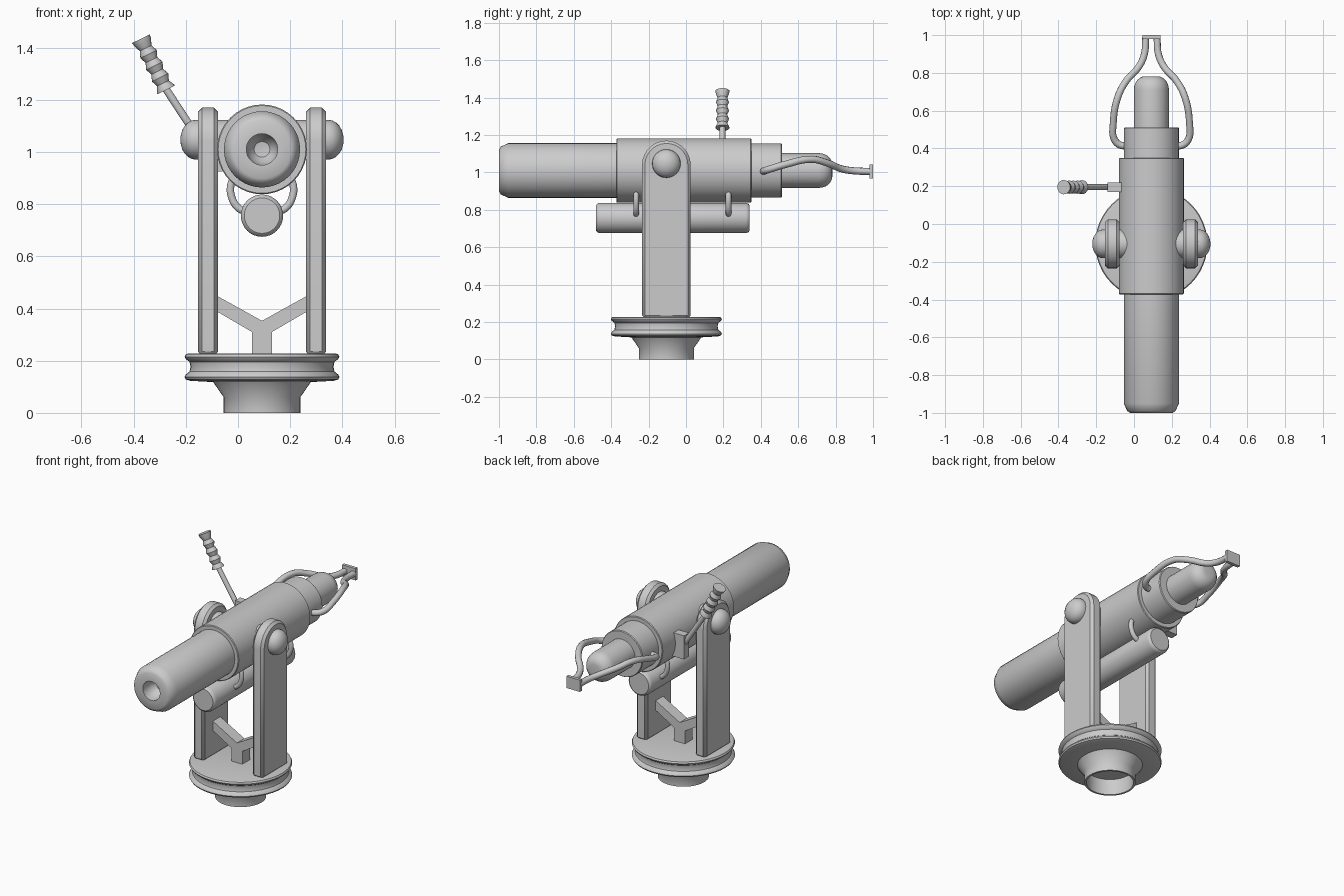
import bpy, bmesh, math
from mathutils import Vector, Matrix

if "Cube" in bpy.data.objects:
    bpy.data.objects.remove(bpy.data.objects["Cube"], do_unlink=True)

CX, PY, BZ = 0.092, -0.105, 1.01     # centre line, pivot depth, barrel height

steel = bpy.data.materials.new("grey_steel")
steel.use_nodes = True
GREY = (0.6, 0.6, 0.6, 1)
steel.diffuse_color = GREY
steel.node_tree.nodes["Principled BSDF"].inputs["Base Color"].default_value = GREY


def finish(name, bm, angle=35):
    bmesh.ops.remove_doubles(bm, verts=bm.verts, dist=0.0001)
    bmesh.ops.recalc_face_normals(bm, faces=bm.faces)
    mesh = bpy.data.meshes.new(name)
    bm.to_mesh(mesh)
    bm.free()
    ob = bpy.data.objects.new(name, mesh)
    bpy.context.collection.objects.link(ob)
    mesh.materials.append(steel)
    bpy.ops.object.select_all(action="DESELECT")
    ob.select_set(True)
    bpy.context.view_layer.objects.active = ob
    bpy.ops.object.shade_smooth_by_angle(angle=math.radians(angle))
    return ob


def lathe(name, origin, axis, profile, sides=40):
    """Revolve (radius, distance) points around an axis."""
    bm = bmesh.new()
    verts = [bm.verts.new((r, 0, t)) for r, t in profile]
    edges = [bm.edges.new(pair) for pair in zip(verts, verts[1:])]
    bmesh.ops.spin(bm, geom=verts + edges, cent=(0, 0, 0), axis=(0, 0, 1),
                   angle=math.tau, steps=sides, use_merge=False)
    turn = Vector(axis).to_track_quat("Z", "Y").to_matrix().to_4x4()
    bm.transform(Matrix.Translation(origin) @ turn)
    return finish(name, bm)


def dome(radius, start, height, steps=6):
    """Profile points of a rounded cap."""
    arc = [math.pi / 2 * i / steps for i in range(steps + 1)]
    return [(radius * math.cos(a), start + height * math.sin(a)) for a in arc]


def prism(name, outline, depth, place, bevel=0.0):
    """Extrude a 2D outline; place turns (u, v, depth) into a point."""
    bm = bmesh.new()
    face = bm.faces.new([bm.verts.new(place(u, v, -depth / 2)) for u, v in outline])
    new = bmesh.ops.extrude_face_region(bm, geom=[face])["geom"]
    step = Vector(place(0, 0, depth)) - Vector(place(0, 0, 0))
    bmesh.ops.translate(bm, vec=step, verts=[g for g in new if isinstance(g, bmesh.types.BMVert)])
    ob = finish(name, bm, 25)
    if bevel:
        mod = ob.modifiers.new("soft_edges", "BEVEL")
        mod.width, mod.segments = bevel, 1
        mod.limit_method, mod.angle_limit = "ANGLE", math.radians(40)
    return ob


def box(name, centre, size):
    bm = bmesh.new()
    bmesh.ops.create_cube(bm, size=1, matrix=Matrix.Translation(centre) @ Matrix.Diagonal((*size, 1)))
    return finish(name, bm)


def tube(name, points, radius):
    curve = bpy.data.curves.new(name, "CURVE")
    curve.dimensions = "3D"
    curve.bevel_depth, curve.bevel_resolution = radius, 3
    curve.resolution_u, curve.use_fill_caps = 6, True
    spline = curve.splines.new("BEZIER")
    spline.bezier_points.add(len(points) - 1)
    for bp, p in zip(spline.bezier_points, points):
        bp.co = p
        bp.handle_left_type = bp.handle_right_type = "AUTO"
    ob = bpy.data.objects.new(name, curve)
    bpy.context.collection.objects.link(ob)
    curve.materials.append(steel)
    return ob


# Swivel base: hollow foot, flare and grooved turntable
lathe("swivel_base", (CX, PY, 0), (0, 0, 1), [
    (0, 0.1), (0.135, 0.1), (0.135, 0), (0.147, 0), (0.147, 0.06), (0.187, 0.118),
    (0.275, 0.123), (0.292, 0.128), (0.297, 0.137), (0.292, 0.147), (0.278, 0.158),
    (0.274, 0.177), (0.278, 0.196), (0.292, 0.206), (0.297, 0.215), (0.292, 0.225),
    (0.28, 0.228), (0, 0.228)], 48)

# Gun body, from muzzle to breech
Y_AXIS = (0, 1, 0)
lathe("barrel", (CX, 0, BZ), Y_AXIS, [
    (0, -0.9), (0.03, -0.905), (0.05, -0.93), (0.06, -0.97), (0.06, -1), (0.112, -1),
    (0.128, -0.99), (0.146, -0.95), (0.146, -0.3), (0, -0.3)])
lathe("receiver_sleeve", (CX, 0, BZ), Y_AXIS, [
    (0, -0.372), (0.168, -0.372), (0.172, -0.368), (0.172, 0.346), (0.168, 0.35), (0, 0.35)])
lathe("rear_collar", (CX, 0, BZ), Y_AXIS, [
    (0, 0.3), (0.145, 0.3), (0.145, 0.507), (0.141, 0.512), (0, 0.512)])
lathe("breech_plug", (CX, 0, BZ), Y_AXIS,
      [(0, 0.48), (0.093, 0.48)] + [(r + 0.033, t) for r, t in dome(0.06, 0.71, 0.072)] + [(0, 0.782)])

# Recoil cylinder below the barrel
lathe("recoil_cylinder", (CX, 0, 0.756), Y_AXIS, [
    (0, -0.48), (0.068, -0.48), (0.077, -0.473), (0.081, -0.46),
    (0.081, 0.32), (0.077, 0.333), (0.068, 0.34), (0, 0.34)], 32)

# Yoke arms, trunnions and the cylinder hangers, mirrored about the gun axis
arm_outline = [(-0.13, 0.22), (0.13, 0.22)] + [
    (0.13 * math.cos(math.pi * i / 14), 1.04 + 0.13 * math.sin(math.pi * i / 14)) for i in range(15)]
for side, word in ((1, "left"), (-1, "right")):
    prism(f"{word}_yoke_arm", arm_outline, 0.077,
          lambda u, v, d: (CX + side * 0.207 + d, PY + u, v), 0.015)
    lathe(f"{word}_trunnion", (CX, PY, 1.047), (side, 0, 0),
          [(0, 0.1), (0.076, 0.1)] + dome(0.076, 0.255, 0.058), 32)
    for y, end in ((-0.267, "front"), (0.227, "rear")):
        tube(f"{word}_{end}_hanger", [(CX + side * x, y, z) for x, z in (
            (0.105, 0.9), (0.119, 0.875), (0.114, 0.82), (0.09, 0.785), (0.06, 0.77))], 0.015)
    # Rear grip rail sweeping back to the end plate
    tube(f"{word}_grip_rail", [(CX + side * x, y, z) for x, y, z in (
        (0.12, 0.415, 1.005), (0.165, 0.418, 1.008), (0.197, 0.45, 1.018), (0.202, 0.53, 1.042),
        (0.178, 0.67, 1.07), (0.135, 0.755, 1.05), (0.065, 0.835, 1.018),
        (0.037, 0.9, 1.008), (0.03, 0.985, 1.005))], 0.019)
box("grip_end_plate", (CX, 0.99, 1.005), (0.095, 0.02, 0.075))

# Forked brace between the arms
fork = [(0.038, 0.22), (0.038, 0.31), (0.175, 0.39), (0.175, 0.45)]
fork_outline = fork + [(0, 0.353)] + [(-x, z) for x, z in reversed(fork)]
prism("fork_brace", fork_outline, 0.075, lambda u, v, d: (CX + u, PY + d, v))

# Side lever with ribbed grip
LY = 0.195
box("lever_mount", (-0.1, LY, 1.0), (0.08, 0.05, 0.15))
tube("lever_rod", [(-0.1, LY, 0.975), (-0.19, LY, 1.11), (-0.285, LY, 1.255)], 0.0155)
ribs = [(0, 0), (0.037, 0), (0.037, 0.004)]
for i in range(4):
    ribs += [(0.025, 0.028 + i * 0.05), (0.035, 0.053 + i * 0.05)]
ribs += [(0.038, 0.219), (0, 0.219)]
lathe("lever_grip", (-0.275, LY, 1.238), (-0.098, 0, 0.198), ribs, 20)
